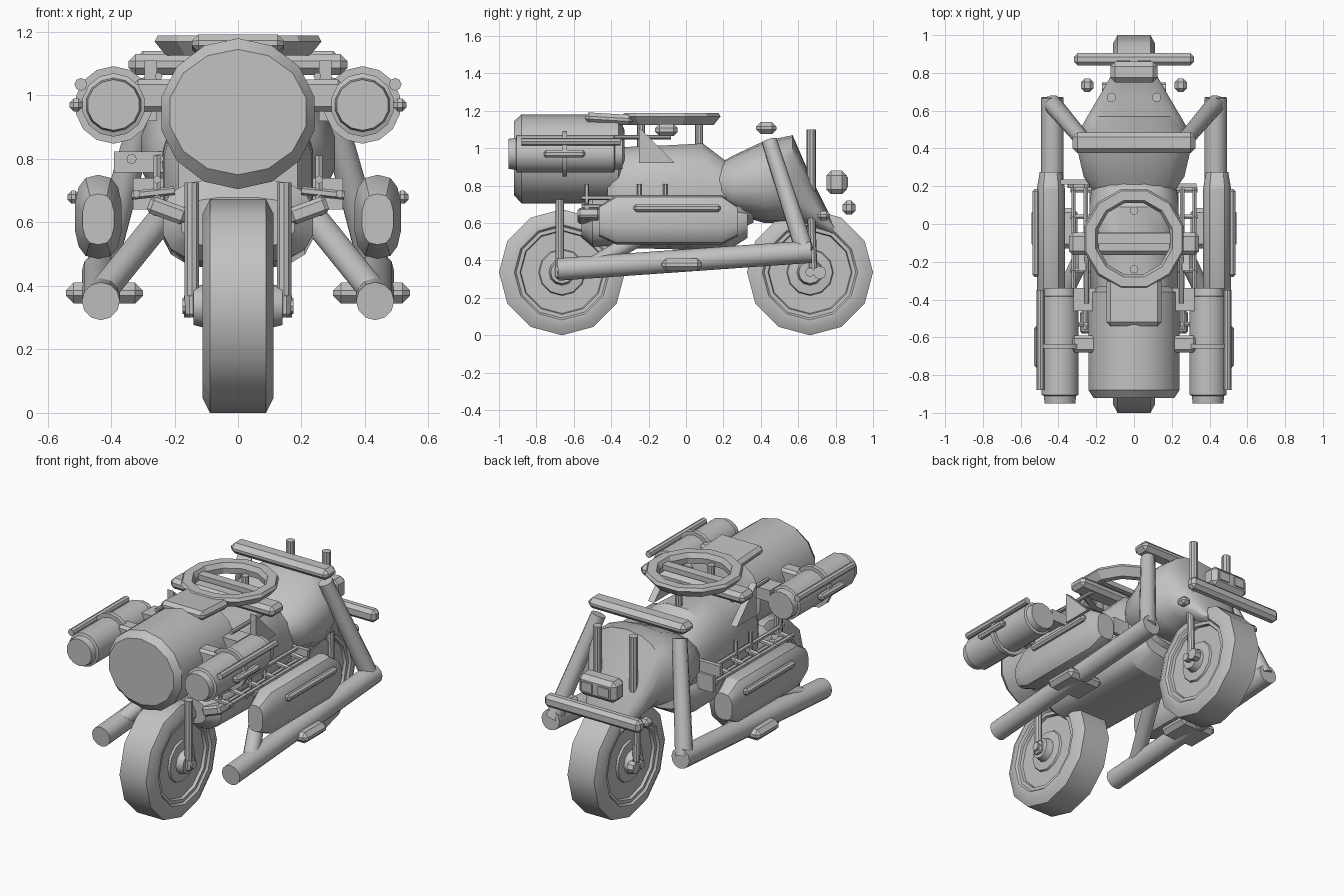
import bpy, bmesh, math
from mathutils import Vector, Matrix

grey = bpy.data.materials.new("mid grey")
grey.diffuse_color = (0.54, 0.54, 0.54, 1)


def finish(name, bm, angle=32):
    bmesh.ops.recalc_face_normals(bm, faces=bm.faces)
    me = bpy.data.meshes.new(name)
    bm.to_mesh(me)
    bm.free()
    me.materials.append(grey)
    ob = bpy.data.objects.new(name, me)
    bpy.context.collection.objects.link(ob)
    bpy.ops.object.select_all(action='DESELECT')
    ob.select_set(True)
    bpy.context.view_layer.objects.active = ob
    bpy.ops.object.shade_smooth_by_angle(angle=math.radians(angle))
    return ob


def bridge(bm, rings, closed=False):
    n = len(rings[0])
    pairs = list(zip(rings, rings[1:]))
    if closed:
        pairs.append((rings[-1], rings[0]))
    else:
        bm.faces.new(rings[0])
        bm.faces.new(rings[-1])
    for a, b in pairs:
        for i in range(n):
            j = (i + 1) % n
            bm.faces.new((a[i], a[j], b[j], b[i]))


def loft(name, sections, x=0, n=16, power=1.0, angle=32):
    """Rounded rings along y: (y, z_bottom, z_top, half_width)."""
    bm, rings = bmesh.new(), []
    for y, lo, hi, w in sections:
        ring = []
        for i in range(n):
            a = math.tau * (i + 0.5) / n
            c, s = math.cos(a), math.sin(a)
            px = x + w * math.copysign(abs(c) ** power, c)
            pz = (lo + hi) / 2 + (hi - lo) / 2 * math.copysign(abs(s) ** power, s)
            ring.append(bm.verts.new((px, y, pz)))
        rings.append(ring)
    bridge(bm, rings)
    return finish(name, bm, angle)


def box(name, lo, hi, bevel=0.0, rot=None, axis='Y'):
    lo, hi = Vector(lo), Vector(hi)
    bm = bmesh.new()
    bmesh.ops.create_cube(bm, size=1)
    bmesh.ops.scale(bm, vec=hi - lo, verts=bm.verts)
    if bevel:
        bmesh.ops.bevel(bm, geom=bm.edges[:], offset=bevel, segments=1, affect='EDGES')
    if rot:
        bmesh.ops.rotate(bm, matrix=Matrix.Rotation(rot, 3, axis), verts=bm.verts)
    bmesh.ops.translate(bm, vec=(lo + hi) / 2, verts=bm.verts)
    return finish(name, bm)


def rod(name, a, b, r, n=12, r2=None):
    a, b = Vector(a), Vector(b)
    d = b - a
    bm = bmesh.new()
    bmesh.ops.create_cone(bm, cap_ends=True, segments=n, radius1=r,
                          radius2=r if r2 is None else r2, depth=d.length)
    m = Matrix.Translation((a + b) / 2) @ d.to_track_quat('Z', 'Y').to_matrix().to_4x4()
    bmesh.ops.transform(bm, matrix=m, verts=bm.verts)
    return finish(name, bm)


def lathe_x(name, centre, profile, n=12):
    """Spin (x, radius) profile about an x axis."""
    bm, rings = bmesh.new(), []
    for x, r in profile:
        rings.append([bm.verts.new((centre[0] + x,
                                    centre[1] + r * math.cos(math.tau * i / n),
                                    centre[2] + r * math.sin(math.tau * i / n)))
                      for i in range(n)])
    bridge(bm, rings)
    return finish(name, bm, 33)


# Wheels with stepped side rings and hubs
half = [(0.14, 0.035), (0.14, 0.06), (0.1, 0.07), (0.095, 0.12), (0.084, 0.125),
        (0.084, 0.22), (0.1, 0.225), (0.1, 0.245), (0.112, 0.255),
        (0.112, 0.29), (0.088, 0.337)]
profile = half + [(-x, r) for x, r in reversed(half)]
for name, y in (("front", -0.663), ("rear", 0.663)):
    lathe_x(name + "_wheel", (0, y, 0.337), profile)
    rod(name + "_axle", (-0.175, y, 0.337), (0.175, y, 0.337), 0.025, 8)

# Main body, belly and rear cowl
loft("body", [(-0.42, 0.56, 0.96, 0.19), (-0.35, 0.48, 1.01, 0.235),
              (-0.1, 0.47, 1.02, 0.24), (0.09, 0.48, 1.03, 0.24),
              (0.22, 0.53, 0.93, 0.225), (0.36, 0.6, 0.9, 0.2)], power=0.8)
loft("belly", [(-0.56, 0.52, 0.68, 0.18), (-0.5, 0.47, 0.74, 0.24),
               (0.22, 0.45, 0.74, 0.24), (0.33, 0.52, 0.7, 0.19)], power=0.7)
loft("rear_cowl", [(0.18, 0.68, 0.92, 0.22), (0.25, 0.65, 0.96, 0.27),
                   (0.42, 0.6, 1.04, 0.31), (0.5, 0.6, 1.055, 0.29),
                   (0.57, 0.6, 1.07, 0.25), (0.67, 0.57, 0.84, 0.19),
                   (0.79, 0.53, 0.6, 0.12)], n=18, power=0.85)

# Nose drum
loft("nose_drum", [(-0.92, 0.75, 1.145, 0.22), (-0.88, 0.705, 1.18, 0.247),
                   (-0.7, 0.705, 1.18, 0.247), (-0.36, 0.705, 1.18, 0.247),
                   (-0.33, 0.78, 1.1, 0.19)], n=14)

# Ring on posts with crossbar
bm, rings = bmesh.new(), []
for r, z in ((0.235, 1.125), (0.272, 1.17), (0.262, 1.188), (0.21, 1.188), (0.195, 1.16), (0.2, 1.125)):
    rings.append([bm.verts.new((r * math.cos(math.tau * (i + .5) / 12),
                                -0.078 + r * math.sin(math.tau * (i + .5) / 12), z))
                  for i in range(12)])
bridge(bm, rings, closed=True)
finish("top_ring", bm, 20)
box("ring_crossbar", (-0.2, -0.105, 1.14), (0.2, -0.05, 1.17))
for y in (0.07, -0.24):
    rod("ring_post", (0, y, 0.98), (0, y, 1.15), 0.022, 10)
box("grip_bar", (-0.345, -0.165, 1.065), (0.345, -0.045, 1.13), 0.022)
box("top_pad", (-0.145, -0.54, 1.13), (0.145, -0.285, 1.185), 0.02, -0.06, 'X')

# Rear bars, lamp and rods
box("cowl_bar", (-0.325, 0.375, 1.075), (0.325, 0.485, 1.14), 0.025)
box("rear_bumper", (-0.318, 0.838, 0.645), (0.318, 0.905, 0.72), 0.02)
box("tail_lamp", (-0.125, 0.75, 0.755), (0.125, 0.86, 0.88), 0.025)
for x in (-0.055, 0.055):
    box("tail_lamp_lens", (x - 0.035, 0.855, 0.79), (x + 0.035, 0.867, 0.845))

for s, side in ((-1, "left"), (1, "right")):
    def p(x, y, z):
        return (s * x, y, z)

    def sbox(name, x0, x1, y0, y1, z0, z1, bevel=0.0, rot=0):
        a, b = sorted((s * x0, s * x1))
        box(side + "_" + name, (a, y0, z0), (b, y1, z1), bevel, s * rot)

    def srod(name, a, b, r, n=12, r2=None):
        rod(side + "_" + name, p(*a), p(*b), r, n, r2)

    # Rear rods and small bolts
    srod("rear_rod", (0.12, 0.67, 0.72), (0.12, 0.67, 1.1), 0.025, 10)
    sbox("rear_bolt", 0.215, 0.28, 0.7, 0.77, 0.615, 0.665, 0.018)

    # Forks
    srod("front_fork", (0.145, -0.675, 0.34), (0.145, -0.675, 0.725), 0.024, 10)
    srod("rear_fork", (0.145, 0.68, 0.35), (0.145, 0.67, 0.64), 0.022, 10)
    sbox("front_axle_block", 0.13, 0.165, -0.7, -0.635, 0.3, 0.38, 0.012)
    srod("rear_axle_nut", (0.13, 0.715, 0.335), (0.17, 0.715, 0.335), 0.035, 8)

    # Exhaust pipe, struts and foot peg
    srod("long_pipe", (0.432, -0.685, 0.352), (0.432, 0.67, 0.447), 0.06, 12)
    srod("rear_strut", (0.432, 0.635, 0.45), (0.27, 0.445, 1.04), 0.05, 12, 0.042)
    srod("front_strut", (0.432, -0.5, 0.375), (0.25, -0.12, 0.6), 0.045, 12)
    sbox("foot_peg", 0.3, 0.542, -0.13, 0.085, 0.345, 0.41, 0.024)

    # Side tank and its strip
    loft(side + "_side_tank", [(-0.465, 0.53, 0.69, 0.05), (-0.37, 0.485, 0.75, 0.075),
                               (0.19, 0.485, 0.75, 0.075), (0.275, 0.53, 0.69, 0.06)],
         x=s * 0.44, n=14, power=0.75)
    sbox("tank_strip", 0.5, 0.537, -0.28, 0.185, 0.66, 0.7, 0.012)

    # Tube canister with end caps, clip and rails
    loft(side + "_canister", [(-0.95, 0.89, 1.05, 0.083), (-0.91, 0.885, 1.055, 0.088),
                              (-0.905, 0.87, 1.07, 0.1), (-0.385, 0.87, 1.07, 0.1),
                              (-0.38, 0.885, 1.055, 0.088), (-0.34, 0.89, 1.05, 0.083)],
         x=s * 0.392, n=14)
    srod("canister_band", (0.392, -0.66, 0.97), (0.392, -0.635, 0.97), 0.122, 14)
    srod("canister_rail", (0.495, -0.88, 1.035), (0.495, -0.35, 1.035), 0.02, 8)
    sbox("canister_clip", 0.49, 0.53, -0.76, -0.54, 0.95, 0.99, 0.012)
    sbox("canister_bracket", 0.2, 0.33, -0.68, -0.59, 0.95, 1.05, 0.015)
    sbox("canister_arm", 0.2, 0.32, -0.46, -0.34, 0.97, 1.04)

    # Triangular fin and upper rail
    bm = bmesh.new()
    tri = ((-0.25, 0.92), (-0.06, 0.92), (-0.25, 1.11))
    bridge(bm, [[bm.verts.new(p(x, y, z)) for y, z in tri] for x in (0.255, 0.295)])
    finish(side + "_fin", bm)
    srod("upper_rail", (0.25, -0.42, 1.06), (0.25, -0.08, 1.06), 0.012, 8)

    # Ladder frame beside the body
    for x, z in ((0.255, 0.735), (0.255, 0.66), (0.32, 0.69)):
        srod("frame_rail", (x, -0.56, z), (x, 0.2, z), 0.013, 6)
    for i in range(6):
        y = -0.53 + 0.142 * i
        srod("frame_rung", (0.2, y, 0.7), (0.335, y, 0.685), 0.014, 6)
    for y in (-0.53, -0.25, -0.11):
        srod("frame_post", (0.255, y, 0.62), (0.255, y, 0.81), 0.012, 6)
    sbox("frame_end_plate", 0.2, 0.33, 0.19, 0.215, 0.64, 0.74)
    sbox("foot_board", 0.16, 0.285, -0.58, -0.46, 0.61, 0.665, 0.012, -0.35)

# Small box with bolts on one side
box("side_box", (-0.39, 0.21, 0.757), (-0.23, 0.235, 0.823))
for x in (-0.335, -0.25):
    rod("side_box_bolt", (x, 0.19, 0.8), (x, 0.22, 0.8), 0.016, 8)
